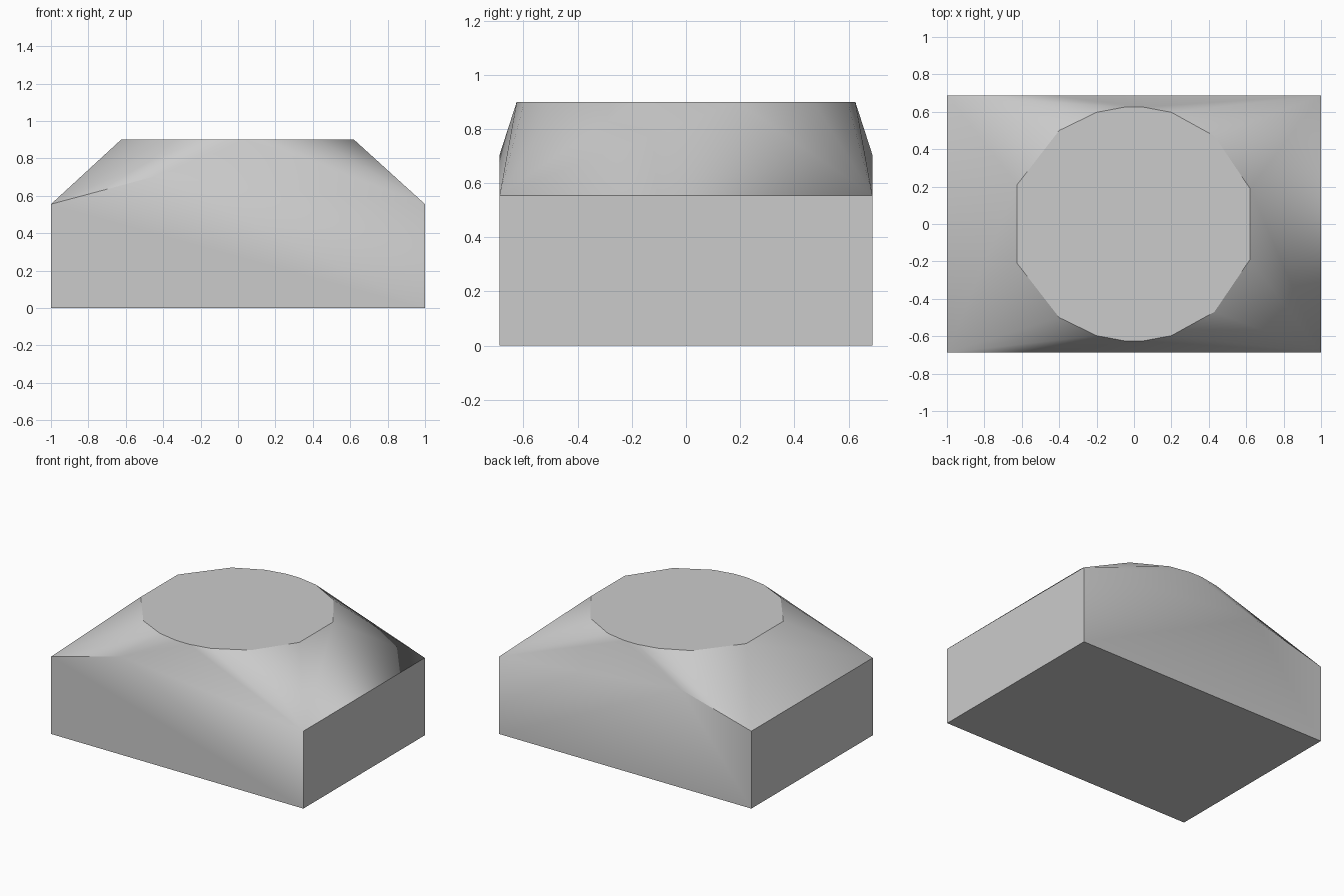
import bpy
import bmesh
import math

cube = bpy.data.objects.get("Cube")
if cube:
    bpy.data.objects.remove(cube, do_unlink=True)

# One plain grey for the whole block
grey = bpy.data.materials.new("light grey")
grey.use_nodes = True
colour = (0.6, 0.6, 0.6, 1.0)
grey.diffuse_color = colour
grey.node_tree.nodes["Principled BSDF"].inputs["Base Color"].default_value = colour

HALF_X, HALF_Y = 1.0, 0.688
SHOULDER, PEAK, TOP = 0.555, 0.705, 0.9

# Half outline of the flat round top, mirrored across y
rim = [(-0.625, 0.21), (-0.4, 0.5), (-0.2, 0.597), (-0.05, 0.625),
       (0.05, 0.625), (0.2, 0.597), (0.43, 0.47), (0.62, 0.19)]

points = []
for side in (-1, 1):
    # Box corners and the raised point on each long side
    for x in (-HALF_X, HALF_X):
        points += [(x, side * HALF_Y, z) for z in (0, SHOULDER)]
    points.append((-0.44, side * HALF_Y, PEAK))
    points += [(x, side * y, TOP) for x, y in rim]

# Skin the points with one convex shell
bm = bmesh.new()
for p in points:
    bm.verts.new(p)
bmesh.ops.convex_hull(bm, input=bm.verts[:])
bmesh.ops.dissolve_limit(bm, angle_limit=math.radians(0.5),
                         verts=bm.verts[:], edges=bm.edges[:])
bmesh.ops.recalc_face_normals(bm, faces=bm.faces[:])

mesh = bpy.data.meshes.new("domed_block")
bm.to_mesh(mesh)
bm.free()
mesh.materials.append(grey)
block = bpy.data.objects.new("domed_block", mesh)
bpy.context.collection.objects.link(block)

# Soft slopes, sharp box edges and rim
bpy.ops.object.select_all(action="DESELECT")
block.select_set(True)
bpy.context.view_layer.objects.active = block
bpy.ops.object.shade_smooth_by_angle(angle=math.radians(30))
